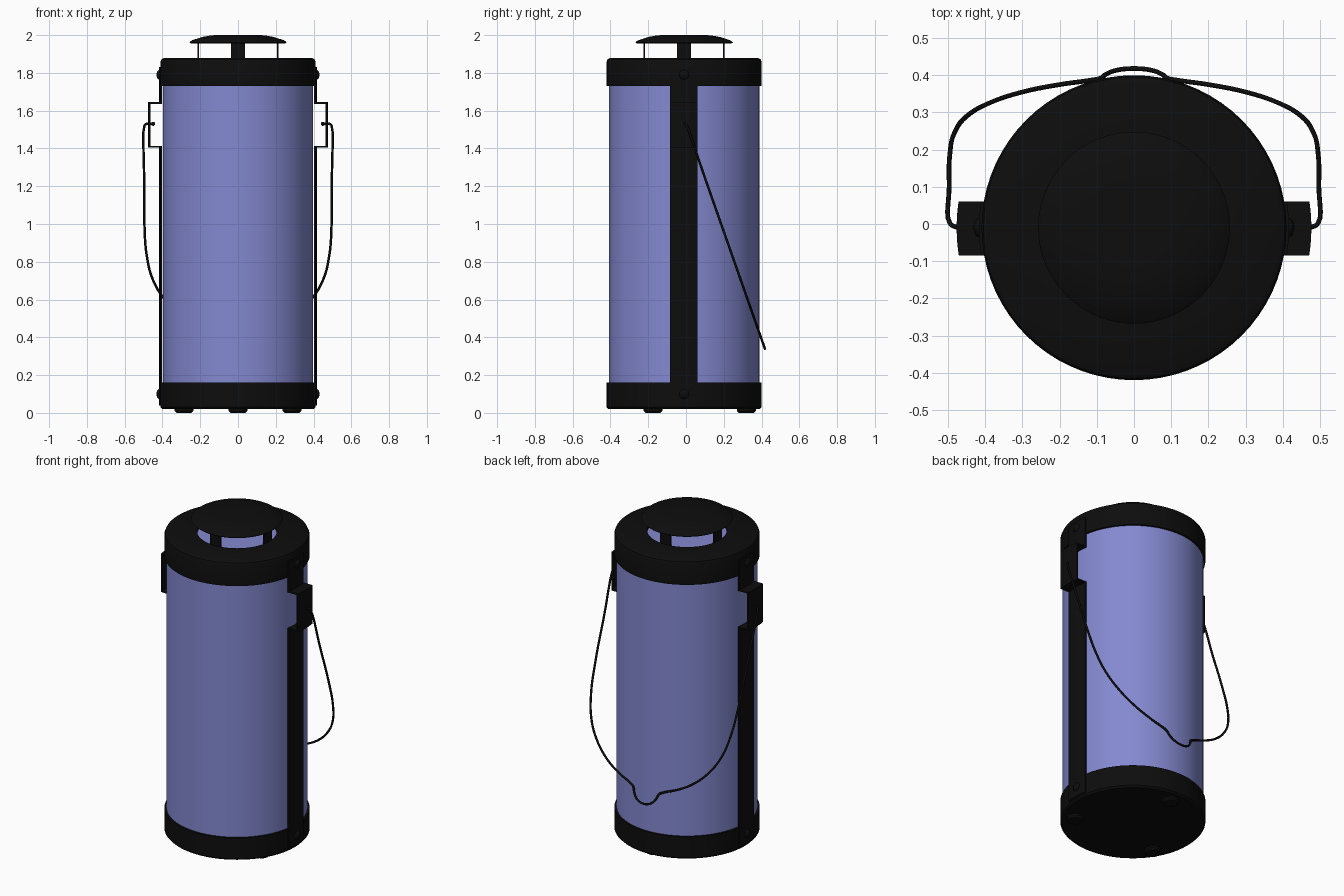
import bpy, bmesh, math
from mathutils import Vector

cube = bpy.data.objects.get("Cube")
if cube:
    bpy.data.objects.remove(cube, do_unlink=True)

CY = -0.01  # axis of the body in y


def material(name, colour, rough):
    m = bpy.data.materials.new(name)
    m.use_nodes = True
    m.diffuse_color = colour
    bsdf = m.node_tree.nodes["Principled BSDF"]
    bsdf.inputs["Base Color"].default_value = colour
    bsdf.inputs["Roughness"].default_value = rough
    return m


BLUE = material("periwinkle blue", (0.23, 0.25, 0.63, 1), 0.5)
BLACK = material("black plastic", (0.004, 0.004, 0.004, 1), 0.6)


def finish(bm, name, mat, loc=(0, 0, 0), smooth=True):
    bmesh.ops.remove_doubles(bm, verts=bm.verts, dist=1e-5)
    bmesh.ops.recalc_face_normals(bm, faces=bm.faces)
    me = bpy.data.meshes.new(name)
    bm.to_mesh(me)
    bm.free()
    ob = bpy.data.objects.new(name, me)
    bpy.context.collection.objects.link(ob)
    ob.location = loc
    me.materials.append(mat)
    if smooth:
        bpy.ops.object.select_all(action="DESELECT")
        ob.select_set(True)
        bpy.context.view_layer.objects.active = ob
        bpy.ops.object.shade_smooth_by_angle(angle=math.radians(30))
    return ob


def lathe(name, mat, profile, loc=(0, CY, 0), steps=72, closed=False):
    """Spin an (r, z) profile about the vertical axis."""
    bm = bmesh.new()
    verts = [bm.verts.new((r, 0, z)) for r, z in profile]
    pairs = list(zip(verts, verts[1:])) + ([(verts[-1], verts[0])] if closed else [])
    edges = [bm.edges.new(p) for p in pairs]
    bmesh.ops.spin(bm, geom=verts + edges, cent=(0, 0, 0), axis=(0, 0, 1),
                   angle=math.tau, steps=steps, use_merge=True)
    return finish(bm, name, mat, loc)


# Main barrel
lathe("barrel", BLUE, [(0, 0.06), (0.398, 0.06), (0.398, 1.8), (0.3, 1.8),
                       (0.3, 1.865), (0, 1.865)])

# Base cup and top collar with an open centre
lathe("base_cup", BLACK, [(0, 0.02), (0.4, 0.02), (0.41, 0.03), (0.41, 0.16),
                          (0.39, 0.16), (0.39, 0.08), (0, 0.08)])
lathe("top_collar", BLACK, [(0.39, 1.73), (0.41, 1.73), (0.41, 1.86), (0.405, 1.872),
                            (0.39, 1.88), (0.225, 1.88), (0.225, 1.85), (0.39, 1.85)],
      closed=True)

# Raised lid
lathe("lid", BLACK, [(0, 1.955), (0.25, 1.955), (0.258, 1.962), (0.245, 1.972),
                     (0.19, 1.99), (0.14, 1.999), (0.1, 2.0), (0, 2.0)])

# Four thin posts under the lid
for i in range(4):
    a = i * math.pi / 2
    bm = bmesh.new()
    bmesh.ops.create_cube(bm, size=1)
    bmesh.ops.scale(bm, vec=(0.008, 0.075, 0.11), verts=bm.verts)
    post = finish(bm, f"lid_post_{i + 1}", BLACK,
                  (0.21 * math.cos(a), CY + 0.21 * math.sin(a), 1.91), False)
    post.rotation_euler.z = a

# Three round feet
for i in range(3):
    a = math.pi / 2 + i * math.tau / 3
    lathe(f"foot_{i + 1}", BLACK, [(0, 0), (0.04, 0), (0.05, 0.01), (0.05, 0.03), (0, 0.03)],
          (0.33 * math.cos(a), CY + 0.33 * math.sin(a), 0), 24)

# Side straps: a thin (r, z) outline that steps out into a bracket
T = 0.009
outer = [(0.417, 0.04), (0.417, 1.405), (0.477, 1.405), (0.477, 1.645),
         (0.417, 1.645), (0.417, 1.83)]
inner = [(0.417 - T, 0.04), (0.417 - T, 1.405 + T), (0.477 - T, 1.405 + T),
         (0.477 - T, 1.645 - T), (0.417 - T, 1.645 - T), (0.417 - T, 1.83)]
for side, sx in (("left", 1), ("right", -1)):
    bm = bmesh.new()
    rows = []
    for k in range(9):
        y = -0.075 + 0.145 * k / 8
        rows.append([[bm.verts.new((sx * math.sqrt(r * r - y * y), y, z)) for r, z in line]
                     for line in (outer, inner)])
    for (o0, i0), (o1, i1) in zip(rows, rows[1:]):
        for a, b in ((o0, o1), (i0, i1)):
            for j in range(len(a) - 1):
                bm.faces.new((a[j], a[j + 1], b[j + 1], b[j]))
        for j in (0, -1):
            bm.faces.new((o0[j], o1[j], i1[j], i0[j]))
    for o, i in (rows[0], rows[-1]):
        for j in range(len(o) - 1):
            bm.faces.new((o[j], o[j + 1], i[j + 1], i[j]))
    finish(bm, f"{side}_strap", BLACK, (0, CY, 0))

    # Rivets holding the strap
    for where, z in (("lower", 0.1), ("upper", 1.79)):
        bm = bmesh.new()
        bmesh.ops.create_uvsphere(bm, u_segments=20, v_segments=12, radius=0.026)
        bmesh.ops.scale(bm, vec=(0.6, 1, 1), verts=bm.verts)
        finish(bm, f"{side}_{where}_rivet", BLACK, (sx * 0.416, CY, z))

    # Wire end knob inside the bracket
    bm = bmesh.new()
    bmesh.ops.create_uvsphere(bm, u_segments=16, v_segments=10, radius=0.011)
    finish(bm, f"{side}_handle_knob", BLACK, (sx * 0.449, CY, 1.53))

# Wire handle hanging at the back, as (x, y) points on a sloping plane
half = [(0.449, -0.008), (0.485, -0.006), (0.496, 0.004), (0.497, 0.1), (0.495, 0.19),
        (0.483, 0.245), (0.45, 0.29), (0.39, 0.325), (0.3, 0.355), (0.2, 0.375),
        (0.115, 0.387), (0.09, 0.392), (0.075, 0.403), (0.045, 0.414)]
path = half + [(0, 0.418)] + [(-x, y) for x, y in reversed(half)]
curve = bpy.data.curves.new("wire_handle", "CURVE")
curve.dimensions = "3D"
curve.bevel_depth = 0.0065
curve.bevel_resolution = 2
curve.resolution_u = 5
curve.use_fill_caps = True
spline = curve.splines.new("BEZIER")
spline.bezier_points.add(len(path) - 1)
for p, (x, y) in zip(spline.bezier_points, path):
    p.co = Vector((x, y, 1.53 - 2.85 * max(y, 0)))
    p.handle_left_type = p.handle_right_type = "AUTO"
curve.materials.append(BLACK)
handle = bpy.data.objects.new("wire_handle", curve)
bpy.context.collection.objects.link(handle)
